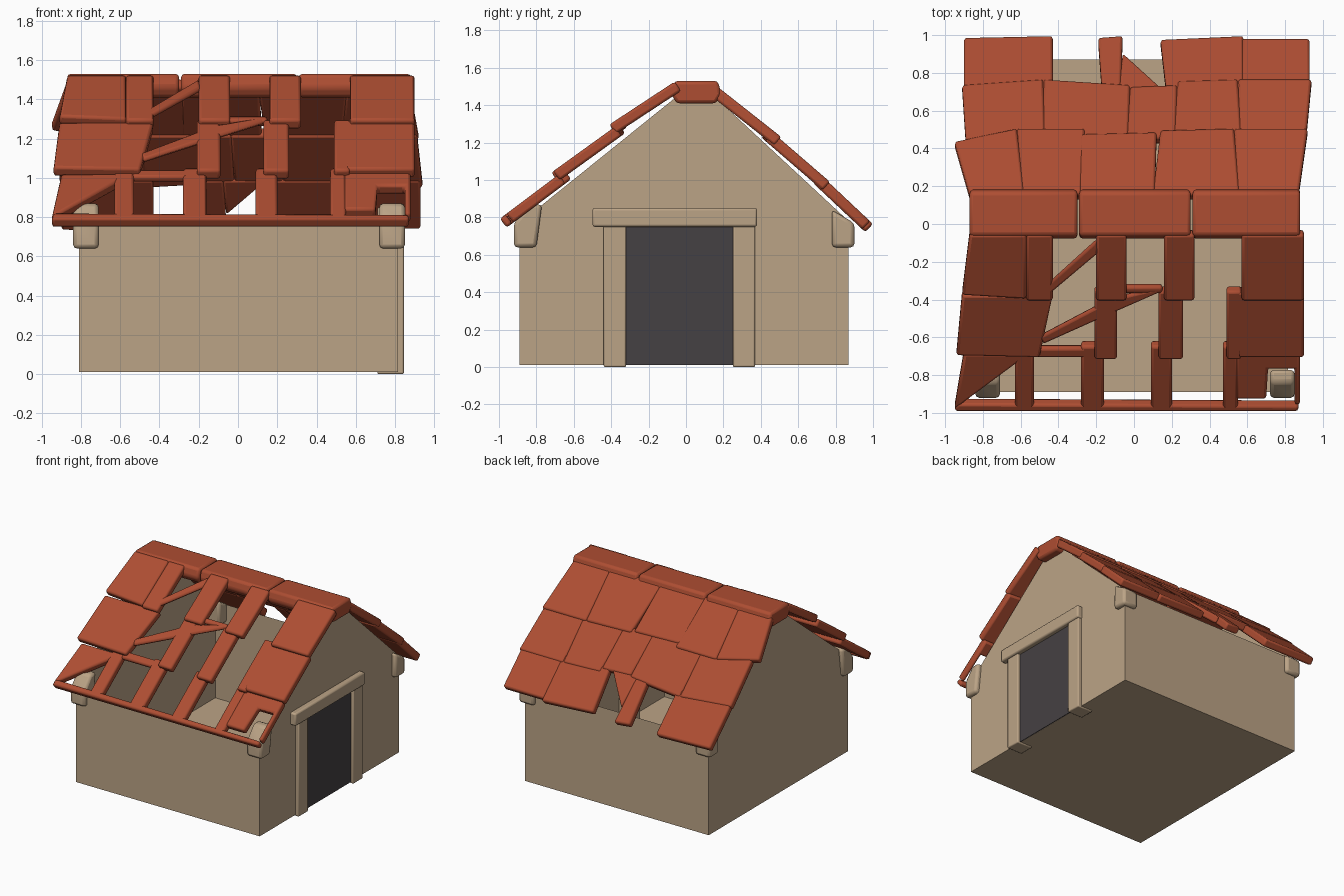
import bpy, bmesh, math
from mathutils import Vector


def material(name, rgb):
    m = bpy.data.materials.new(name)
    m.diffuse_color = (*rgb, 1)
    return m


CLAY = material("clay_red", (0.42, 0.075, 0.032))
PLASTER = material("plaster_beige", (0.50, 0.37, 0.24))
DARK = material("door_dark", (0.06, 0.052, 0.056))


def finish(name, bm, mat, bevel=0.0):
    bmesh.ops.recalc_face_normals(bm, faces=bm.faces)
    me = bpy.data.meshes.new(name)
    bm.to_mesh(me)
    bm.free()
    me.materials.append(mat)
    ob = bpy.data.objects.new(name, me)
    bpy.context.collection.objects.link(ob)
    if bevel:
        mod = ob.modifiers.new("soft_edges", "BEVEL")
        mod.width, mod.segments = bevel, 2
        mod.limit_method = "ANGLE"
        bpy.context.view_layer.objects.active = ob
        ob.select_set(True)
        bpy.ops.object.shade_smooth_by_angle(angle=math.radians(40))
        ob.select_set(False)
    return ob


def prism(name, pts, offset, mat, bevel=0.0):
    """Extrude a closed outline of 3D points along an offset."""
    bm = bmesh.new()
    a = [bm.verts.new(p) for p in pts]
    b = [bm.verts.new(Vector(p) + Vector(offset)) for p in pts]
    bm.faces.new(a)
    bm.faces.new(b[::-1])
    n = len(a)
    for i in range(n):
        bm.faces.new((a[i], b[i], b[(i + 1) % n], a[(i + 1) % n]))
    return finish(name, bm, mat, bevel)


def profile_x(name, yz, x0, x1, mat, bevel=0.0):
    return prism(name, [(x0, y, z) for y, z in yz], (x1 - x0, 0, 0), mat, bevel)


def rect(a0, a1, b0, b1):
    return [(a0, b0), (a1, b0), (a1, b1), (a0, b1)]


# House shell: floor, four walls with gables, open under the roof
bm = bmesh.new()
outline = [(-0.89, 0.01), (0.87, 0.01), (0.87, 0.78), (0.17, 1.43), (-0.07, 1.43), (-0.89, 0.77)]
L = [bm.verts.new((-0.81, y, z)) for y, z in outline]
R = [bm.verts.new((0.815, y, z)) for y, z in outline]
bm.faces.new(L)
bm.faces.new(R[::-1])
for i, j in ((0, 1), (1, 2), (5, 0)):
    bm.faces.new((L[i], L[j], R[j], R[i]))
finish("house_walls", bm, PLASTER)

# Doorway with frame
profile_x("doorway", rect(-0.33, 0.26, 0.01, 0.76), 0.816, 0.822, DARK)
profile_x("door_post_front", rect(-0.44, -0.32, 0, 0.76), 0.71, 0.845, PLASTER, 0.008)
profile_x("door_post_back", rect(0.25, 0.37, 0, 0.76), 0.71, 0.845, PLASTER, 0.008)
profile_x("door_lintel", rect(-0.50, 0.38, 0.75, 0.85), 0.71, 0.86, PLASTER, 0.012)

# Beam ends at the four eave corners
for end, x0 in (("left", -0.84), ("right", 0.72)):
    profile_x("beam_end_front_" + end,
              [(-0.92, 0.64), (-0.80, 0.64), (-0.77, 0.87), (-0.84, 0.87), (-0.92, 0.77)],
              x0, x0 + 0.13, PLASTER, 0.02)
    profile_x("beam_end_back_" + end,
              [(0.90, 0.64), (0.78, 0.64), (0.78, 0.84), (0.90, 0.77)],
              x0, x0 + 0.13, PLASTER, 0.02)

# Ridge caps
cap = [(-0.08, 1.46), (-0.06, 1.53), (0.17, 1.53), (0.19, 1.46), (0.16, 1.41), (-0.05, 1.41)]
for i, (x0, x1) in enumerate(((-0.87, -0.30), (-0.29, 0.30), (0.31, 0.88))):
    profile_x(f"ridge_cap_{i}", cap, x0, x1, CLAY, 0.018)

# Top surface line of each tile row: (y, z) upper end, (y, z) lower end
ROWS = {
    "front_top": ((-0.07, 1.52), (-0.42, 1.29)),
    "front_mid": ((-0.38, 1.285), (-0.72, 1.04)),
    "front_low": ((-0.68, 1.03), (-1.00, 0.79)),
    "back_top": ((0.18, 1.49), (0.51, 1.23)),
    "back_mid": ((0.48, 1.24), (0.77, 0.99)),
    "back_low": ((0.75, 1.00), (1.00, 0.765)),
}


def tile(row, pts, thick=0.06):
    """Tile from a plan outline (x, y) lying on the row's slope."""
    (y0, z0), (y1, z1) = ROWS[row]
    s = (z1 - z0) / (y1 - y0)
    down = Vector((0, s, -1)).normalized() * thick
    prism("tile_" + row, [(x, y, z0 + (y - y0) * s) for x, y in pts], down, CLAY, 0.014)


# Front slope: whole tiles at the sides
tile("front_top", [(-0.87, -0.06), (-0.57, -0.06), (-0.57, -0.40), (-0.91, -0.38)])
tile("front_top", rect(0.57, 0.90, -0.41, -0.06))
tile("front_mid", [(-0.91, -0.38), (-0.43, -0.38), (-0.50, -0.71), (-0.94, -0.70)])
tile("front_mid", [(0.49, -0.36), (0.90, -0.38), (0.90, -0.71), (0.55, -0.71)])
# Front slope: broken tiles and the notched corner tile
tile("front_low", [(-0.90, -0.69), (-0.56, -0.69), (-0.62, -0.74), (-0.95, -0.985)])
tile("front_low", [(0.54, -0.68), (0.88, -0.68), (0.88, -0.96), (0.85, -0.96), (0.85, -0.77),
                   (0.71, -0.77), (0.70, -0.93), (0.54, -0.93)])
# Front slope: remaining strips
for row, y0, y1, spans in (
        ("front_top", -0.41, -0.06, ((-0.57, -0.43), (-0.20, -0.04), (0.16, 0.32))),
        ("front_mid", -0.72, -0.36, ((-0.21, -0.09), (0.13, 0.26), (0.49, 0.57))),
        ("front_low", -0.99, -0.65, ((-0.63, -0.53), (-0.28, -0.16), (0.09, 0.20), (0.47, 0.55)))):
    for x0, x1 in spans:
        tile(row, rect(x0, x1, y0, y1))
# Front slope: splinters
tile("front_top", [(-0.20, -0.09), (-0.19, -0.16), (-0.44, -0.37), (-0.52, -0.38)], 0.03)
tile("front_mid", [(-0.50, -0.60), (-0.48, -0.64), (-0.10, -0.47), (0.13, -0.37), (0.14, -0.34), (-0.12, -0.40)], 0.03)
tile("front_mid", rect(-0.18, 0.15, -0.37, -0.335), 0.04)
tile("front_low", rect(-0.54, -0.22, -0.71, -0.66), 0.04)
# Eave bar
tile("front_low", [(-0.94, -0.955), (0.87, -0.965), (0.87, -0.995), (-0.95, -0.995)])

# Back slope tiles
for pts in ([(-0.87, 0.16), (-0.58, 0.16), (-0.62, 0.51), (-0.95, 0.44)],
            [(-0.59, 0.16), (-0.28, 0.16), (-0.26, 0.51), (-0.62, 0.51)],
            [(-0.29, 0.16), (0.11, 0.16), (0.12, 0.49), (-0.29, 0.48)],
            [(0.10, 0.16), (0.56, 0.16), (0.53, 0.51), (0.14, 0.50)],
            [(0.55, 0.16), (0.87, 0.16), (0.92, 0.51), (0.53, 0.51)]):
    tile("back_top", pts)
for pts in ([(-0.89, 0.44), (-0.47, 0.46), (-0.48, 0.77), (-0.91, 0.74)],
            [(-0.48, 0.46), (-0.03, 0.46), (-0.02, 0.74), (-0.48, 0.77)],
            [(-0.04, 0.46), (0.22, 0.46), (0.23, 0.74), (-0.02, 0.73)],
            [(0.21, 0.46), (0.57, 0.46), (0.55, 0.77), (0.23, 0.76)],
            [(0.56, 0.46), (0.91, 0.46), (0.94, 0.77), (0.55, 0.77)]):
    tile("back_mid", pts)
for pts in ([(-0.90, 0.72), (-0.43, 0.72), (-0.43, 1.0), (-0.90, 0.99)],
            [(-0.17, 0.72), (-0.07, 0.72), (-0.06, 1.0), (-0.19, 0.99)],
            [(0.17, 0.72), (0.58, 0.72), (0.58, 1.0), (0.14, 0.98)],
            [(0.57, 0.72), (0.93, 0.72), (0.93, 0.985), (0.57, 0.985)],
            [(-0.08, 0.72), (0.15, 0.72), (-0.06, 0.91)]):
    tile("back_low", pts)
